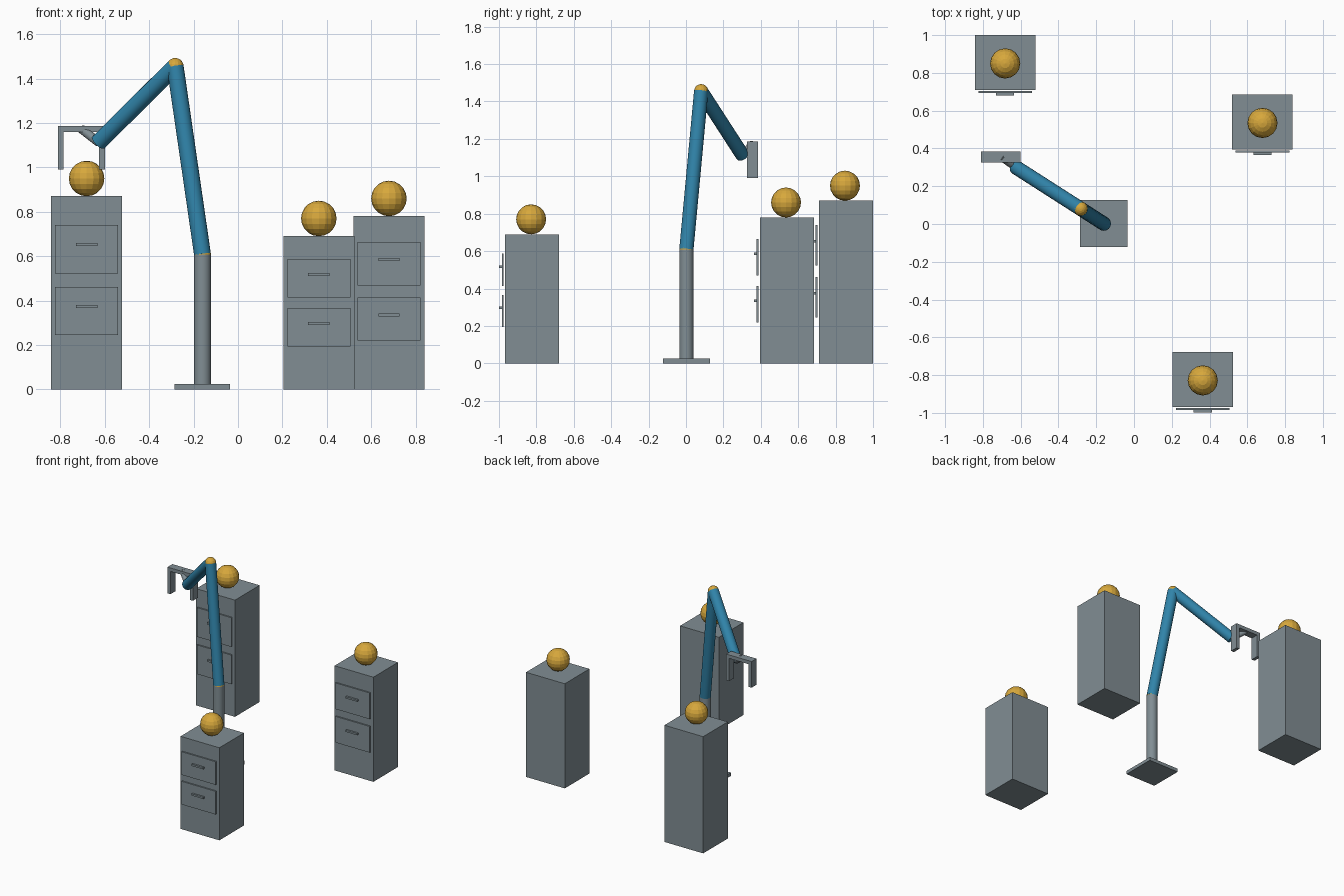
import bpy
import bmesh
from mathutils import Vector

if "Cube" in bpy.data.objects:
    bpy.data.objects.remove(bpy.data.objects["Cube"])


def material(name, rgb):
    m = bpy.data.materials.new(name)
    m.diffuse_color = (*rgb, 1.0)
    m.use_nodes = True
    m.node_tree.nodes["Principled BSDF"].inputs["Base Color"].default_value = m.diffuse_color
    return m


GREY = material("steel grey", (0.22, 0.27, 0.295))
BLUE = material("arm blue", (0.03, 0.23, 0.40))
GOLD = material("gold", (0.68, 0.39, 0.045))


def finish(name, bm, mat, smooth=False):
    mesh = bpy.data.meshes.new(name)
    bm.to_mesh(mesh)
    bm.free()
    mesh.materials.append(mat)
    for p in mesh.polygons:
        p.use_smooth = smooth and len(p.vertices) == 4
    ob = bpy.data.objects.new(name, mesh)
    bpy.context.collection.objects.link(ob)
    return ob


def box(name, centre, size, mat=GREY):
    bm = bmesh.new()
    bmesh.ops.create_cube(bm, size=1.0)
    bmesh.ops.scale(bm, vec=size, verts=bm.verts)
    bmesh.ops.translate(bm, vec=centre, verts=bm.verts)
    return finish(name, bm, mat)


def ball(name, centre, radius, mat=GOLD):
    bm = bmesh.new()
    bmesh.ops.create_uvsphere(bm, u_segments=16, v_segments=10, radius=radius)
    bmesh.ops.translate(bm, vec=centre, verts=bm.verts)
    return finish(name, bm, mat)


def rod(name, start, end, radius, mat):
    a, b = Vector(start), Vector(end)
    bm = bmesh.new()
    bmesh.ops.create_cone(bm, cap_ends=True, segments=20, radius1=radius,
                          radius2=radius, depth=(b - a).length)
    ob = finish(name, bm, mat, smooth=True)
    ob.location = (a + b) / 2
    ob.rotation_euler = (b - a).to_track_quat('Z', 'Y').to_euler()
    return ob


# Cabinets: body, two floating drawer fronts with handles, ball on top
def cabinet(tag, x, y, h):
    w, d = 0.32, 0.29
    front = y - d / 2
    box(tag + "_cabinet_body", (x, y, h / 2), (w, d, h))
    for level, drawer_z, handle_z in (("lower", 0.406, 0.43), ("upper", 0.726, 0.75)):
        box(f"{tag}_{level}_drawer", (x, front - 0.012, h * drawer_z),
            (0.284, 0.01, h * 0.25))
        box(f"{tag}_{level}_handle", (x, front - 0.024, h * handle_z),
            (0.096, 0.014, 0.013))
    ball(tag + "_ball", (x, y - 0.005, h + 0.08), 0.08)


cabinet("tall", -0.682, 0.855, 0.87)
cabinet("medium", 0.68, 0.54, 0.78)
cabinet("short", 0.364, -0.823, 0.69)

# Robot stand and arm
shoulder = (-0.16, 0.002, 0.608)
elbow = (-0.283, 0.081, 1.455)
wrist = (-0.628, 0.302, 1.113)
palm = (-0.705, 0.355, 1.173)
R = 0.038
box("stand_base", (-0.16, 0.003, 0.0125), (0.25, 0.25, 0.025))
rod("stand_post", (-0.16, 0.002, 0.02), shoulder, R, GREY)
ball("shoulder_joint", shoulder, R)
rod("upper_arm", shoulder, elbow, R, BLUE)
ball("elbow_joint", elbow, R)
rod("forearm", elbow, wrist, R, BLUE)
rod("wrist_link", wrist, palm, 0.02, GREY)

# Gripper: palm bar and two fingers
box("gripper_palm", palm, (0.21, 0.058, 0.026))
for side, s in (("left", -1), ("right", 1)):
    box(f"gripper_{side}_finger", (palm[0] + s * 0.0925, palm[1], 1.076),
        (0.025, 0.058, 0.17))
